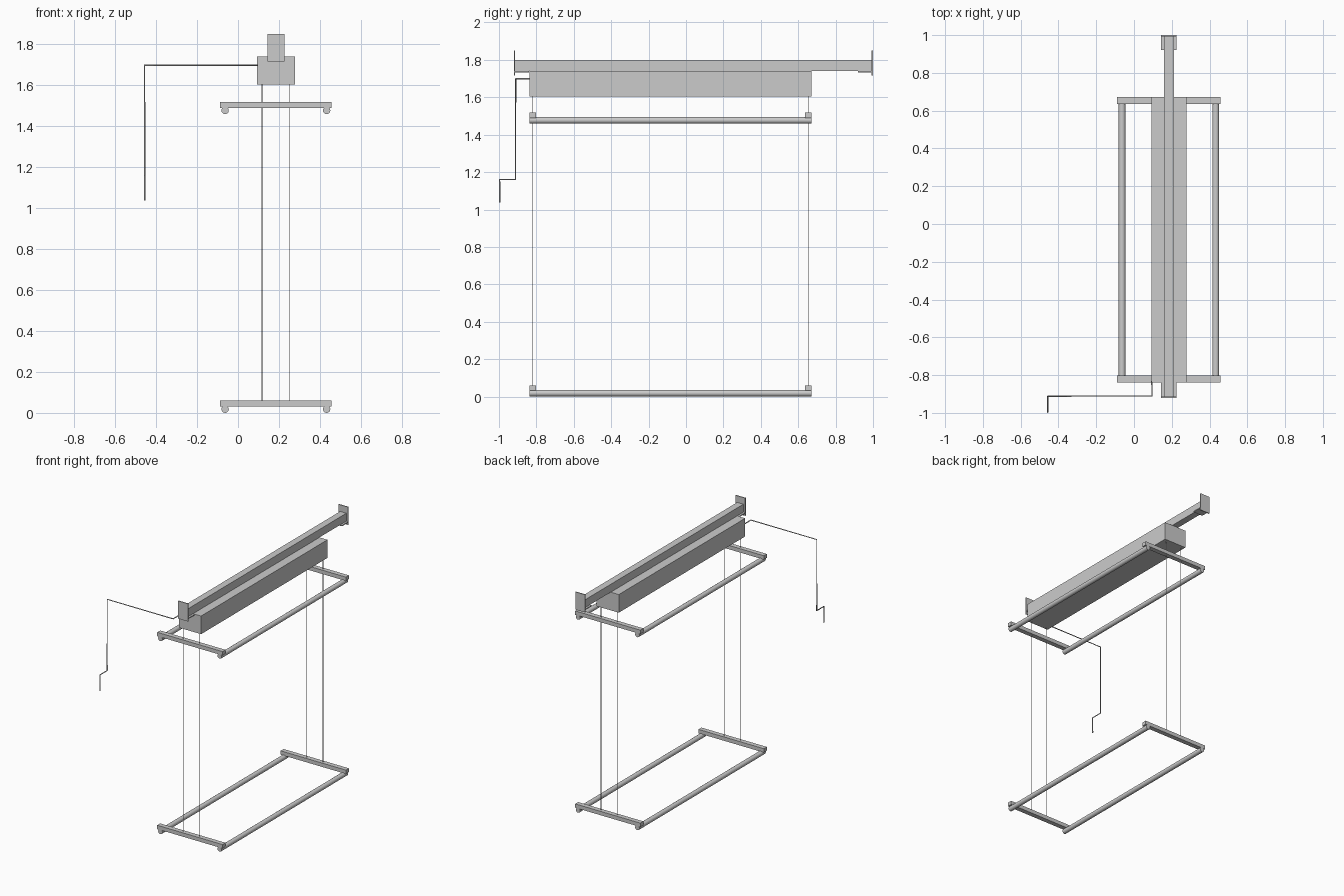
import bpy
from mathutils import Vector

if "Cube" in bpy.data.objects:
    bpy.data.objects.remove(bpy.data.objects["Cube"])


def box(name, lo, hi):
    """Axis-aligned box between two corners."""
    lo, hi = Vector(lo), Vector(hi)
    bpy.ops.mesh.primitive_cube_add(size=1, location=(lo + hi) / 2)
    ob = bpy.context.object
    ob.name = name
    ob.scale = hi - lo
    bpy.ops.object.transform_apply(location=False, rotation=False, scale=True)
    return ob


def rod(name, a, b, radius, sides=16):
    """Round bar from a to b."""
    a, b = Vector(a), Vector(b)
    d = b - a
    bpy.ops.mesh.primitive_cylinder_add(vertices=sides, radius=radius, depth=d.length,
                                        location=(a + b) / 2,
                                        rotation=d.to_track_quat('Z', 'Y').to_euler())
    ob = bpy.context.object
    ob.name = name
    bpy.ops.object.shade_smooth_by_angle()
    return ob


Y0, Y1 = -0.838, 0.672      # ends of the housing and frames
XC = 0.185                  # centre line of the hoist

# Winch housing and the mounting rail above it
box("winch_housing", (0.092, Y0, 1.603), (0.278, Y1, 1.74))
box("mounting_rail", (XC - 0.026, -0.917, 1.74), (XC + 0.026, 0.997, 1.80))

# L-shaped wall brackets at both rail ends
for tag, y, inward in (("front", -0.92, 1), ("back", 1.0, -1)):
    ya, yb = sorted((y, y + inward * 0.007))
    box(tag + "_wall_plate", (XC - 0.041, ya, 1.716), (XC + 0.041, yb, 1.85))
    ya, yb = sorted((y, y + inward * 0.08))
    box(tag + "_bracket_foot", (XC - 0.041, ya, 1.733), (XC + 0.041, yb, 1.74))

# Upper and lower frames: two cross bars resting on two long round rods
for tag, z in (("lower", 0.0), ("upper", 1.459)):
    for end, y in (("front", Y0), ("back", Y1 - 0.036)):
        box(f"{tag}_{end}_cross_bar", (-0.089, y, z + 0.031), (0.457, y + 0.036, z + 0.06))
    for side, x in (("left", -0.063), ("right", 0.433)):
        rod(f"{tag}_{side}_rod", (x, Y0, z + 0.018), (x, Y1, z + 0.018), 0.018)

# Suspension cables
for x in (0.117, 0.253):
    for y in (Y0 + 0.018, Y1 - 0.018):
        rod("cable", (x, y, 0.04), (x, y, 1.605), 0.002, 8)

# Bent crank handle
path = [(0.095, -0.83, 1.698), (0.095, -0.911, 1.698), (-0.456, -0.911, 1.698),
        (-0.456, -0.911, 1.16), (-0.456, -0.996, 1.16), (-0.456, -0.996, 1.038)]
curve = bpy.data.curves.new("crank_handle", 'CURVE')
curve.dimensions = '3D'
curve.bevel_depth = 0.004
curve.bevel_resolution = 2
curve.use_fill_caps = True
spline = curve.splines.new('POLY')
spline.points.add(len(path) - 1)
for p, co in zip(spline.points, path):
    p.co = (*co, 1)
crank = bpy.data.objects.new("crank_handle", curve)
bpy.context.collection.objects.link(crank)
